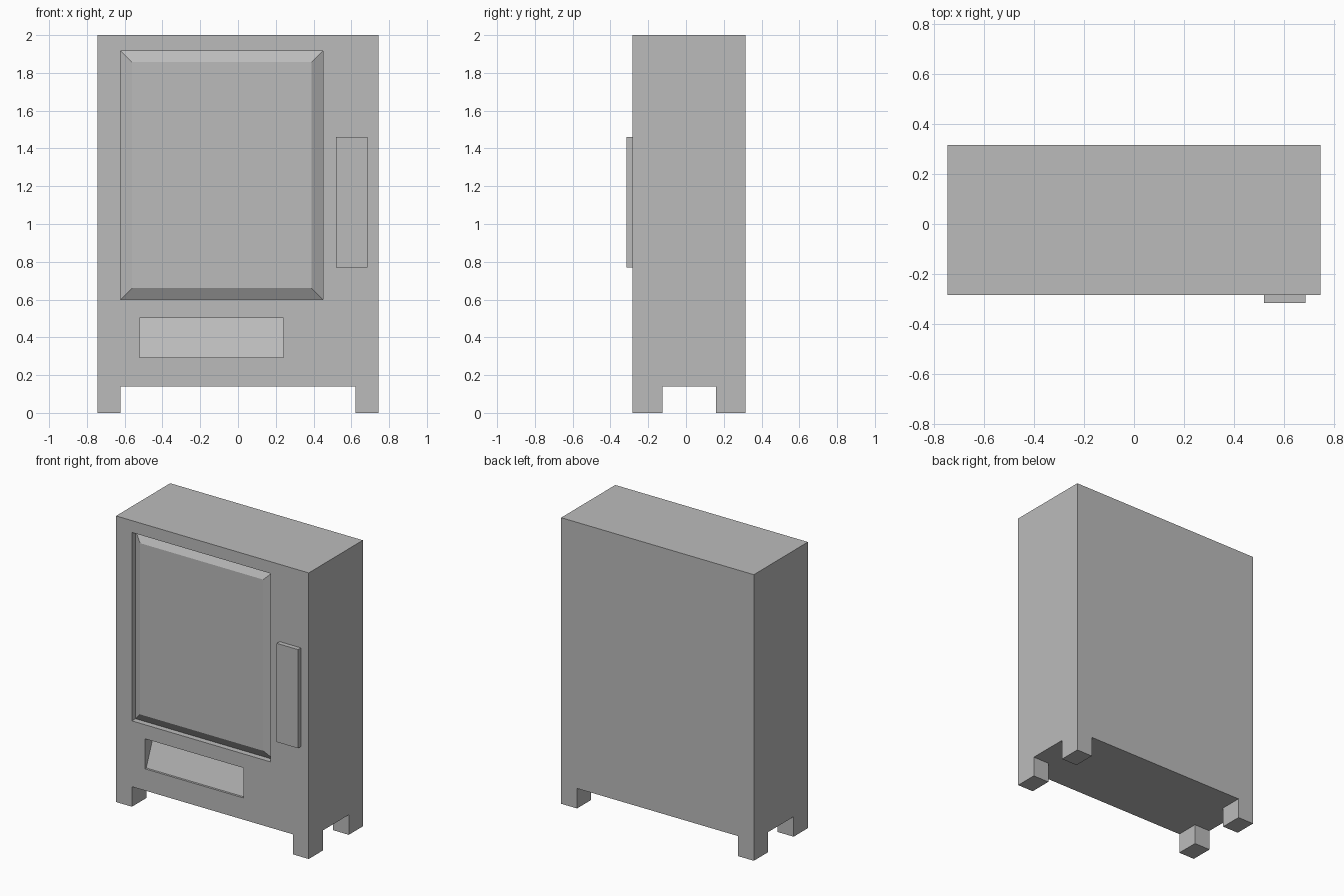
import bpy
import bmesh

default = bpy.data.objects.get("Cube")
if default:
    bpy.data.objects.remove(default, do_unlink=True)

grey = bpy.data.materials.new("plain grey")
grey.use_nodes = True
colour = (0.5, 0.5, 0.5, 1)
grey.diffuse_color = colour
grey.node_tree.nodes["Principled BSDF"].inputs["Base Color"].default_value = colour


def rect(x0, x1, z0, z1, y_bottom, y_top=None):
    """Upright rectangle; it leans when the top and bottom depths differ."""
    y_top = y_bottom if y_top is None else y_top
    return [(x0, y_bottom, z0), (x1, y_bottom, z0), (x1, y_top, z1), (x0, y_top, z1)]


def loft(name, front, back, cap_back=True):
    """Solid between a front and a back rectangle."""
    bm = bmesh.new()
    f = [bm.verts.new(p) for p in front]
    b = [bm.verts.new(p) for p in back]
    bm.faces.new(f)
    if cap_back:
        bm.faces.new(b[::-1])
    for i in range(4):
        j = (i + 1) % 4
        bm.faces.new((f[j], f[i], b[i], b[j]))
    mesh = bpy.data.meshes.new(name)
    bm.to_mesh(mesh)
    bm.free()
    mesh.materials.append(grey)
    obj = bpy.data.objects.new(name, mesh)
    bpy.context.collection.objects.link(obj)
    return obj


def box(name, x0, x1, y0, y1, z0, z1):
    return loft(name, rect(x0, x1, z0, z1, y0), rect(x0, x1, z0, z1, y1))


def cut(target, cutter):
    cutter.hide_render = True
    mod = target.modifiers.new("cut", 'BOOLEAN')
    mod.operation = 'DIFFERENCE'
    mod.solver = 'EXACT'
    mod.object = cutter
    bpy.context.view_layer.objects.active = target
    bpy.ops.object.modifier_apply(modifier=mod.name)
    bpy.data.objects.remove(cutter, do_unlink=True)


W, FRONT, BACK = 0.745, -0.283, 0.315
LEG_H, LEG_X = 0.14, 0.622
OUT = FRONT - 0.1
FLOOR = FRONT + 0.04

# Cabinet, with crossing channels that leave four legs
cabinet = box("cabinet", -W, W, FRONT, BACK, 0, 2)
cut(cabinet, box("channel_front_to_back", -LEG_X, LEG_X, -1, 1, -0.1, LEG_H))
cut(cabinet, box("channel_side_to_side", -1, 1, -0.125, 0.16, -0.1, LEG_H))

# Window recess and delivery slot with a sloping back
window = (-0.622, 0.45, 0.6, 1.917)
slot = (-0.522, 0.24, 0.292, 0.502)
cut(cabinet, loft("window_recess", rect(*window, OUT), rect(*window, FLOOR)))
cut(cabinet, loft("delivery_slot", rect(*slot, OUT),
                  rect(*slot, FRONT + 0.015, FRONT + 0.1)))

# Window panel with bevelled borders, set in the recess
x0, x1, z0, z1 = window
b = 0.06
loft("window_panel", rect(x0 + b, x1 - b, z0 + b, z1 - b, FRONT + 0.004),
     rect(*window, FLOOR), cap_back=False)

# Raised control panel
box("control_panel", 0.52, 0.685, -0.315, FRONT, 0.77, 1.46)
